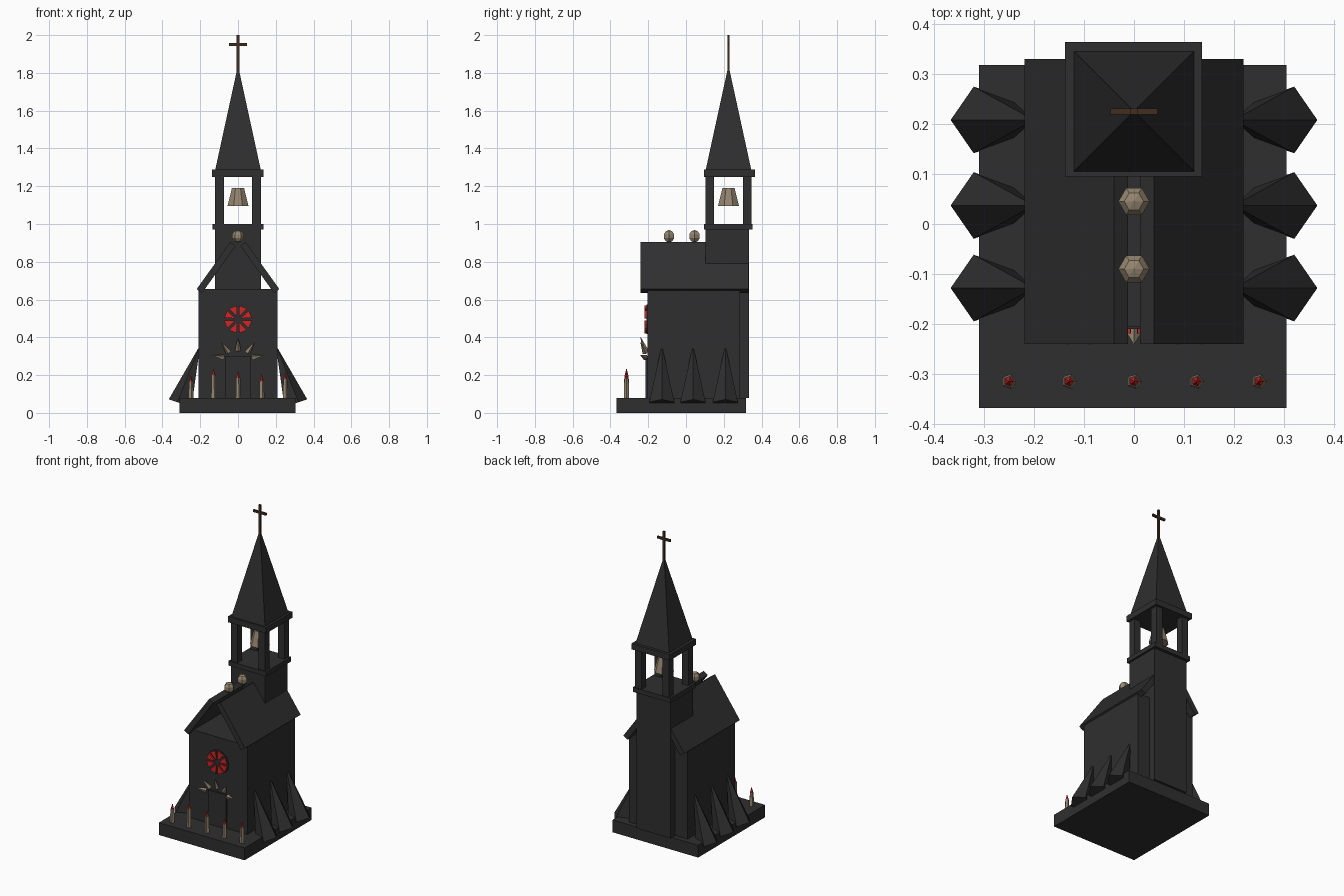
import bpy, bmesh, math
from mathutils import Vector

cube = bpy.data.objects.get("Cube")
if cube:
    bpy.data.objects.remove(cube, do_unlink=True)


def material(name, rgb):
    m = bpy.data.materials.new(name)
    m.use_nodes = True
    m.diffuse_color = (*rgb, 1)
    bsdf = m.node_tree.nodes["Principled BSDF"]
    bsdf.inputs["Base Color"].default_value = (*rgb, 1)
    bsdf.inputs["Roughness"].default_value = 0.9
    return m


STONE = material("dark_stone", (0.028, 0.028, 0.028))
BONE = material("bone", (0.30, 0.235, 0.16))
RED = material("red_glass", (0.6, 0.02, 0.02))
WOOD = material("brown_wood", (0.055, 0.027, 0.014))


def finish(name, bm, mat):
    bmesh.ops.recalc_face_normals(bm, faces=bm.faces)
    mesh = bpy.data.meshes.new(name)
    bm.to_mesh(mesh)
    bm.free()
    mesh.materials.append(mat)
    obj = bpy.data.objects.new(name, mesh)
    bpy.context.collection.objects.link(obj)
    return obj


def box(name, low, high, mat=STONE):
    bm = bmesh.new()
    bmesh.ops.create_cube(bm, size=1)
    for v in bm.verts:
        v.co = [l + (c + 0.5) * (h - l) for c, l, h in zip(v.co, low, high)]
    return finish(name, bm, mat)


def cone(name, start, end, r1, r2, sides, mat, turn=0.0):
    """Tapered polygon column running from start to end."""
    start, end = Vector(start), Vector(end)
    axis = end - start
    # the first corner points towards +x as far as the axis allows
    z = axis.normalized()
    side = Vector((1, 0, 0)) - z * z.x
    if side.length < 0.01:
        side = Vector((0, 0, 1))
    x = side.normalized()
    y = z.cross(x)
    bm = bmesh.new()
    rings = []
    for centre, r in ((start, r1), (end, r2)):
        if r == 0:
            rings.append([bm.verts.new(centre)])
            continue
        angles = [turn + math.tau * i / sides for i in range(sides)]
        rings.append([bm.verts.new(centre + (x * math.cos(a) + y * math.sin(a)) * r)
                      for a in angles])
    low, high = rings
    bm.faces.new(low)
    if len(high) > 1:
        bm.faces.new(high)
    for i in range(sides):
        j = (i + 1) % sides
        top = [high[j], high[i]] if len(high) > 1 else high
        bm.faces.new([low[i], low[j]] + top)
    return finish(name, bm, mat)


def prism(name, profile, y0, y1, mat):
    """Extrude an x-z profile along y."""
    bm = bmesh.new()
    face = bm.faces.new([bm.verts.new((x, y0, z)) for x, z in profile])
    out = bmesh.ops.extrude_face_region(bm, geom=[face])
    bmesh.ops.translate(bm, vec=(0, y1 - y0, 0),
                        verts=[v for v in out["geom"] if isinstance(v, bmesh.types.BMVert)])
    return finish(name, bm, mat)


# Base and main hall
box("base_slab", (-0.31, -0.368, 0), (0.305, 0.318, 0.08))
box("hall_walls", (-0.21, -0.205, 0.08), (0.21, 0.285, 0.655))

# Two roof slabs with an open ridge
for s, label in ((1, "left"), (-1, "right")):
    slope = [(0.04, 0.905), (0.012, 0.885), (0.19, 0.635), (0.219, 0.655)]
    prism(f"roof_slab_{label}", [(s * x, z) for x, z in slope], -0.24, 0.33, STONE)

# Ridge orbs
for i, y in enumerate((0.045, -0.09)):
    bm = bmesh.new()
    bmesh.ops.create_uvsphere(bm, u_segments=6, v_segments=5, radius=0.033)
    for v in bm.verts:
        v.co = Vector((v.co.y, v.co.x + y, v.co.z + 0.935))
    finish(f"ridge_orb_{i + 1}", bm, BONE)

# Bell tower
TY = 0.225
box("tower_shaft", (-0.122, 0.102, 0.08), (0.122, 0.333, 0.975))
box("belfry_floor", (-0.135, 0.095, 0.97), (0.135, 0.352, 1.0))
for sx in (-1, 1):
    for sy in (-1, 1):
        x, y = sx * 0.098, TY + sy * 0.1
        box("belfry_post", (x - 0.023, y - 0.023, 0.99), (x + 0.023, y + 0.023, 1.26))
box("belfry_cap", (-0.138, 0.095, 1.25), (0.136, 0.364, 1.288))
cone("spire", (0, TY, 1.28), (0, TY, 1.84), 0.122 * math.sqrt(2), 0, 4, STONE, math.pi / 4)
cone("bell", (0, TY, 1.095), (0, TY, 1.19), 0.06, 0.035, 8, BONE, math.pi / 8)
box("cross_upright", (-0.007, TY - 0.006, 1.8), (0.007, TY + 0.006, 2.0), WOOD)
box("cross_arm", (-0.047, TY - 0.006, 1.943), (0.047, TY + 0.006, 1.957), WOOD)

# Leaning buttresses along both sides
for s, label in ((1, "left"), (-1, "right")):
    for i, y in enumerate((-0.128, 0.037, 0.208)):
        cone(f"buttress_{label}_{i + 1}", (s * 0.3, y, 0.05), (s * 0.2, y, 0.36),
             0.07, 0, 5, STONE, 0 if s > 0 else math.pi)

# Rose window made of eight wedge panes on a dark disc
cone("rose_backing", (0, -0.2, 0.495), (0, -0.21, 0.495), 0.078, 0.078, 16, STONE)
for i in range(8):
    a = math.tau * (i + 0.5) / 8
    points = [(r * math.cos(a + d), r * math.sin(a + d))
              for r, d in ((0.02, -0.1), (0.074, -0.3), (0.074, 0.3), (0.02, 0.1))]
    prism(f"rose_pane_{i + 1}", [(x, z + 0.495) for x, z in points], -0.219, -0.208, RED)

# Door with bone spikes over it
box("door", (-0.065, -0.215, 0.08), (0.065, -0.2, 0.3))
for i in range(5):
    a = math.radians(10 + 40 * i)
    dx, dz = math.cos(a), math.sin(a)
    cone(f"door_spike_{i + 1}", (0.078 * dx, -0.215, 0.285 + 0.045 * dz),
         (0.14 * dx, -0.242, 0.285 + 0.12 * dz), 0.016, 0, 4, BONE)

# Candles along the front step
for i, (x, top) in enumerate(((-0.25, 0.165), (-0.13, 0.2), (0, 0.185),
                              (0.125, 0.17), (0.25, 0.18))):
    cone(f"candle_{i + 1}", (x, -0.315, 0.075), (x, -0.315, top), 0.015, 0.012, 5, BONE)
    cone(f"flame_{i + 1}", (x, -0.315, top), (x, -0.315, top + 0.038), 0.01, 0, 5, RED)
